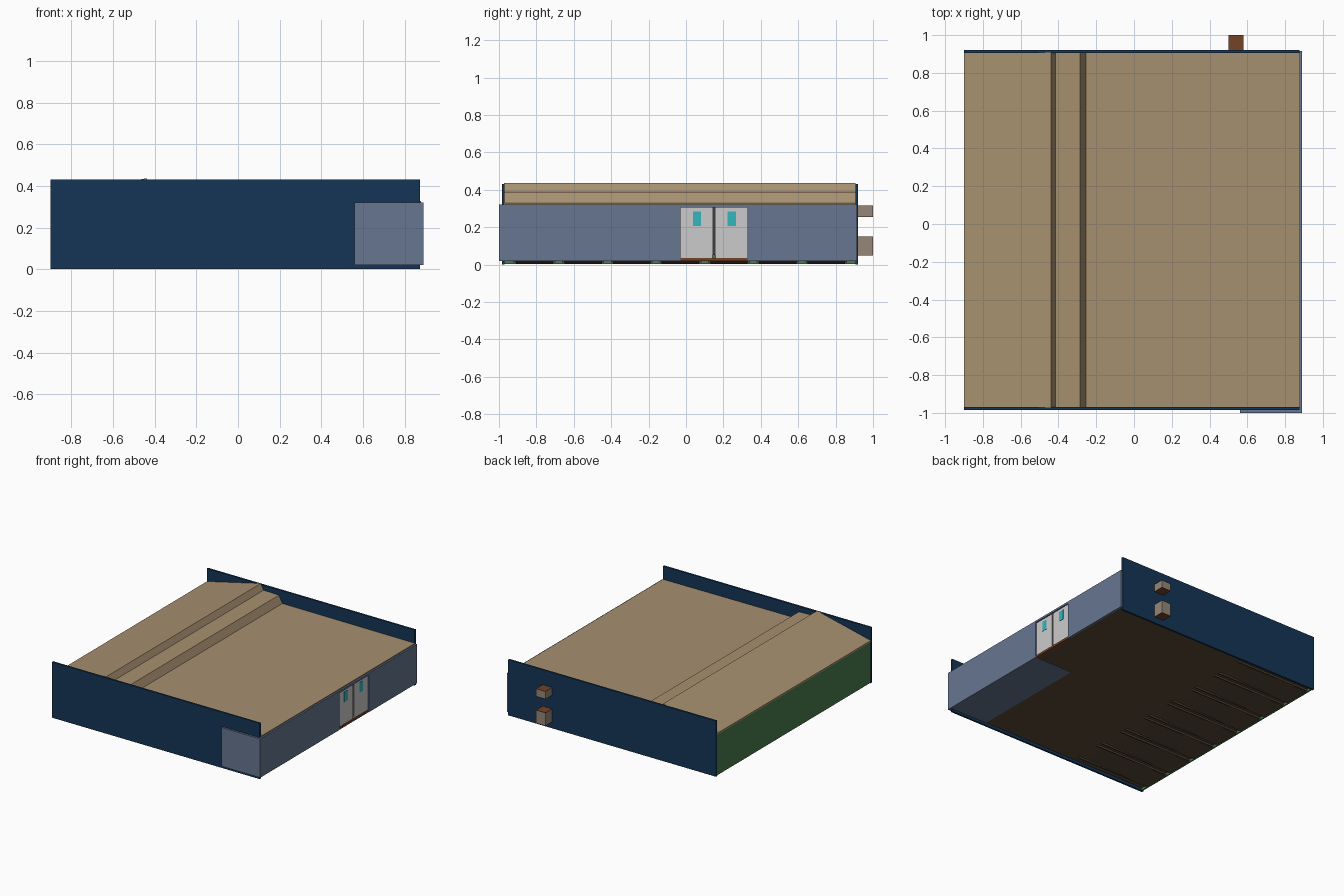
import bpy

if "Cube" in bpy.data.objects:
    bpy.data.objects.remove(bpy.data.objects["Cube"])


def mat(name, hexcol):
    rgb = [(int(hexcol[i:i + 2], 16) / 255) ** 2.2 for i in (0, 2, 4)]
    m = bpy.data.materials.new(name)
    m.diffuse_color = (*rgb, 1)
    m.use_nodes = True
    m.node_tree.nodes["Principled BSDF"].inputs["Base Color"].default_value = m.diffuse_color
    return m


NAVY = mat("navy", "1b3857")
SLATE = mat("slate_blue", "66758f")
TAN = mat("tan", "a58f6f")
GREEN = mat("green", "4a7a4f")
TEAL = mat("teal", "38b4bc")
DARK = mat("dark_brown", "5a4b3b")
RUST = mat("rust_brown", "74452c")
STONE = mat("warm_grey", "958678")
SHADE = mat("dark_grey", "404040")


def extrude_y(name, profile, y0, y1, m):
    """Solid made by sweeping an x/z outline along y."""
    n = len(profile)
    verts = [(x, y, z) for y in (y0, y1) for x, z in profile]
    faces = [tuple(range(n)), tuple(range(2 * n - 1, n - 1, -1))]
    faces += [(i, i + n, (i + 1) % n + n, (i + 1) % n) for i in range(n)]
    me = bpy.data.meshes.new(name)
    me.from_pydata(verts, [], faces)
    ob = bpy.data.objects.new(name, me)
    bpy.context.collection.objects.link(ob)
    if m:
        me.materials.append(m)
    return ob


def box(name, x0, x1, y0, y1, z0, z1, m=None):
    return extrude_y(name, [(x0, z0), (x1, z0), (x1, z1), (x0, z1)], y0, y1, m)


# Tall side walls
box("front_side_wall", -0.90, 0.875, -0.985, -0.97, 0, 0.43, NAVY)
box("back_side_wall", -0.90, 0.875, 0.905, 0.92, 0, 0.43, NAVY)

# Rear wall and floor
box("rear_wall", -0.897, -0.885, -0.97, 0.905, 0.003, 0.318, GREEN)
box("floor", -0.885, 0.872, -0.97, 0.905, 0.022, 0.036, DARK)

# Stepped roof shell
top = [(-0.90, 0.33), (-0.44, 0.437), (-0.415, 0.392), (-0.285, 0.388),
       (-0.255, 0.332), (0.878, 0.328)]
under = [(x, z - 0.012) for x, z in reversed(top)]
extrude_y("roof", top + under, -0.972, 0.907, TAN)

# Corner room block wrapping the front corner, and the entrance wall
box("corner_block", 0.56, 0.89, -1.0, -0.03, 0.02, 0.32, SLATE)
box("entrance_wall", 0.874, 0.89, 0.33, 0.915, 0.02, 0.32, SLATE)
box("door_lintel", 0.874, 0.89, -0.03, 0.33, 0.305, 0.32, SLATE)

# Double doors with windows, centre post and sill
for side, y0, wy in (("left", -0.03, 0.037), ("right", 0.157, 0.223)):
    box(side + "_door", 0.868, 0.88, y0, y0 + 0.173, 0.036, 0.305)
    box(side + "_door_window", 0.866, 0.882, wy, wy + 0.043, 0.207, 0.285, TEAL)
box("door_post", 0.866, 0.878, 0.143, 0.157, 0.05, 0.305, SHADE)
box("door_sill", 0.86, 0.888, -0.03, 0.33, 0.02, 0.036, RUST)

# Row of shallow sloping bays under the rear of the floor
for i in range(7):
    y = -0.91 + 0.26 * i
    extrude_y(f"bay_ramp_{i + 1}",
              [(-0.25, 0.024), (-0.60, 0.016), (-0.885, 0.004), (-0.885, 0.024)],
              y, y + 0.2, DARK)
    for ry in (y - 0.012, y + 0.2):
        box(f"bay_rib_{i + 1}", -0.885, -0.25, ry, ry + 0.012, 0.01, 0.024, DARK)

# Wall vents on the back side
for name, z0, z1 in (("upper", 0.255, 0.315), ("lower", 0.048, 0.15)):
    box(name + "_vent", 0.50, 0.58, 0.92, 1.0, z0 + 0.003, z1 - 0.003, STONE)
    box(name + "_vent_cap", 0.50, 0.58, 0.92, 1.0, z1 - 0.003, z1, RUST)
    box(name + "_vent_base", 0.50, 0.58, 0.92, 1.0, z0, z0 + 0.003, RUST)
